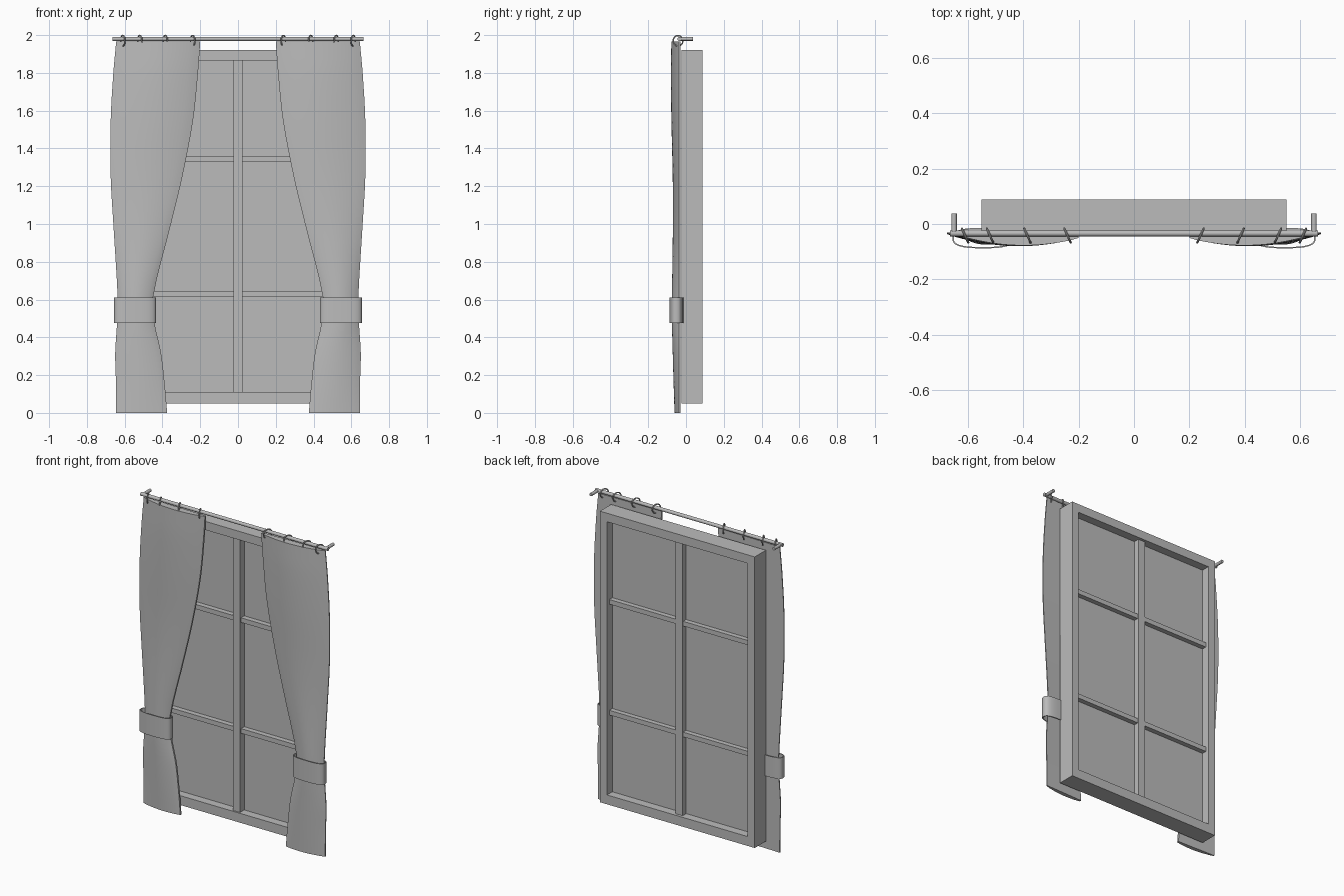
import bpy, bmesh, math
from mathutils import Vector

if "Cube" in bpy.data.objects:
    bpy.data.objects.remove(bpy.data.objects["Cube"])

grey = bpy.data.materials.new("plain grey")
grey.diffuse_color = (0.5, 0.5, 0.5, 1)
grey.use_nodes = True
grey.node_tree.nodes["Principled BSDF"].inputs["Base Color"].default_value = grey.diffuse_color


def add_object(name, bm, smooth=False):
    bmesh.ops.recalc_face_normals(bm, faces=bm.faces)
    me = bpy.data.meshes.new(name)
    bm.to_mesh(me)
    bm.free()
    me.materials.append(grey)
    ob = bpy.data.objects.new(name, me)
    bpy.context.collection.objects.link(ob)
    if smooth:
        bpy.ops.object.select_all(action='DESELECT')
        ob.select_set(True)
        bpy.context.view_layer.objects.active = ob
        bpy.ops.object.shade_smooth_by_angle(angle=math.radians(40))
    return ob


def box(name, x0, x1, y0, y1, z0, z1):
    bm = bmesh.new()
    bmesh.ops.create_cube(bm, size=1)
    for v in bm.verts:
        v.co = Vector(((x0 + x1) / 2 + v.co.x * (x1 - x0),
                       (y0 + y1) / 2 + v.co.y * (y1 - y0),
                       (z0 + z1) / 2 + v.co.z * (z1 - z0)))
    return add_object(name, bm)


def rod(name, a, b, r):
    a, b = Vector(a), Vector(b)
    bm = bmesh.new()
    bmesh.ops.create_cone(bm, cap_ends=True, segments=16, radius1=r, radius2=r, depth=(b - a).length)
    q = (b - a).to_track_quat('Z', 'Y')
    for v in bm.verts:
        v.co = q @ v.co + (a + b) / 2
    return add_object(name, bm, True)


def loft(name, rings, closed=False):
    # skin closed sections; cap the ends unless the loft closes on itself
    bm = bmesh.new()
    vs = [[bm.verts.new(p) for p in ring] for ring in rings]
    n, m = len(vs), len(vs[0])
    for i in range(n if closed else n - 1):
        a, b = vs[i], vs[(i + 1) % n]
        for j in range(m):
            bm.faces.new((a[j], a[(j + 1) % m], b[(j + 1) % m], b[j]))
    if not closed:
        bm.faces.new(vs[0])
        bm.faces.new(vs[-1])
    return add_object(name, bm, True)


# window frame: one mitred ring
def rect(x, z0, z1, y):
    return [(-x, y, z0), (x, y, z0), (x, y, z1), (-x, y, z1)]


F, B = -0.025, 0.088
frame = loft("window_frame", [rect(0.55, 0.05, 1.92, F), rect(0.55, 0.05, 1.92, B),
                              rect(0.5, 0.11, 1.865, B), rect(0.5, 0.11, 1.865, F)], closed=True)

# glass and glazing bars
box("glass_pane", -0.502, 0.502, 0.028, 0.034, 0.108, 1.867)
box("vertical_bar", -0.025, 0.025, -0.015, 0.07, 0.108, 1.867)
for i, z in enumerate((0.63, 1.342)):
    for s in (-1, 1):
        box("horizontal_bar", min(s * 0.02, s * 0.502), max(s * 0.02, s * 0.502),
            -0.005, 0.065, z - 0.015, z + 0.015)

# curtain rod and wall brackets
RY, RZ = -0.034, 1.98
rod("curtain_rod", (-0.665, RY, RZ), (0.665, RY, RZ), 0.011)

# curtain outline: height, outer x, inner x, front y
KEYS = [(0.0, 0.645, 0.375, -0.06), (0.15, 0.646, 0.388, -0.065), (0.32, 0.65, 0.408, -0.07),
        (0.48, 0.64, 0.443, -0.074), (0.61, 0.637, 0.45, -0.074), (1.0, 0.66, 0.355, -0.069),
        (1.25, 0.674, 0.295, -0.07), (1.55, 0.674, 0.238, -0.077), (1.8, 0.66, 0.212, -0.08),
        (1.965, 0.645, 0.2, -0.077)]


def spline(keys, steps=4):
    out = []
    for i in range(len(keys) - 1):
        p1, p2 = Vector(keys[i]), Vector(keys[i + 1])
        d = p2[0] - p1[0]
        p0 = Vector(keys[max(i - 1, 0)])
        p3 = Vector(keys[min(i + 2, len(keys) - 1)])
        m1 = (p2 - p0) / (p2[0] - p0[0]) * d
        m2 = (p3 - p1) / (p3[0] - p1[0]) * d
        for k in range(steps):
            t = k / steps
            v = (p1 * (2*t**3 - 3*t**2 + 1) + m1 * (t**3 - 2*t**2 + t)
                 + p2 * (3*t**2 - 2*t**3) + m2 * (t**3 - t**2))
            v[0] = p1[0] + d * t
            out.append(v)
    out.append(Vector(keys[-1]))
    return out


for s in (-1, 1):
    side = "left" if s < 0 else "right"
    rod(side + "_bracket", (s * 0.65, RY, RZ), (s * 0.65, 0.038, RZ), 0.01)

    # curtain: bowed front over a nearly flat back
    rings = []
    for z, xo, xi, yf in spline(KEYS):
        back = -0.03
        ring = []
        for k in range(17):
            u = k / 16
            base = -0.036 - 0.014 * u
            y = base + (yf + 0.043) * math.sin(math.pi * u) ** 0.8 if 0 < k < 16 else base
            ring.append((s * (xo + (xi - xo) * u), y, z))
        for k in range(8, -1, -1):
            u = k / 8
            ring.append((s * (xo + (xi - xo) * u), back - 0.008 * u, z))
        rings.append(ring)
    loft(side + "_curtain", rings)

    # tieback: oval band around the gathered curtain
    def oval(rx, ry, z):
        pts = []
        for k in range(32):
            a = 2 * math.pi * k / 32
            c, d = math.cos(a), math.sin(a)
            pts.append((s * 0.545 + rx * math.copysign(abs(c) ** 0.7, c),
                        -0.051 + ry * math.copysign(abs(d) ** 0.7, d), z))
        return pts
    loft(side + "_tieback", [oval(0.111, 0.037, 0.475), oval(0.111, 0.037, 0.61),
                             oval(0.106, 0.032, 0.61), oval(0.106, 0.032, 0.475)], closed=True)

    # rings hung on the rod, turned a little
    for x in (0.24, 0.385, 0.52, 0.61):
        c = Vector((s * x, -0.042, 1.97))
        h = Vector((s * 0.45, 1, 0)).normalized()
        nrm = h.cross(Vector((0, 0, 1)))
        sections = []
        for i in range(24):
            a = 2 * math.pi * i / 24
            d = h * math.cos(a) + Vector((0, 0, math.sin(a)))
            sections.append([c + d * (0.028 + 0.004 * math.cos(2 * math.pi * j / 8))
                             + nrm * 0.004 * math.sin(2 * math.pi * j / 8) for j in range(8)])
        loft(side + "_curtain_ring", sections, closed=True)
